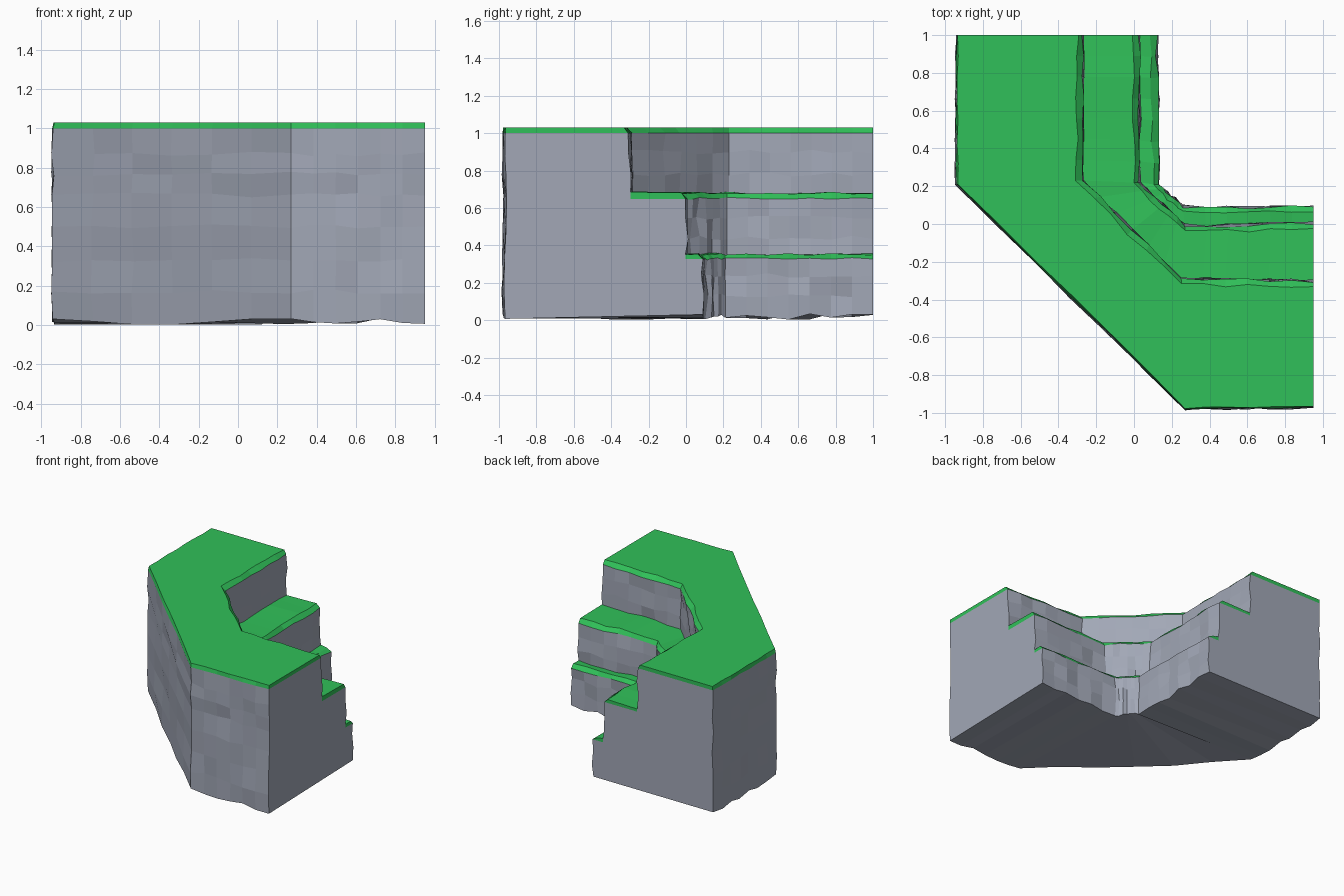
import bpy
import bmesh
import random
from mathutils import Vector

random.seed(7)
cube = bpy.data.objects.get("Cube")
if cube:
    bpy.data.objects.remove(cube, do_unlink=True)


def make_material(name, color):
    mat = bpy.data.materials.new(name)
    mat.use_nodes = True
    mat.diffuse_color = color
    bsdf = next(n for n in mat.node_tree.nodes if n.type == 'BSDF_PRINCIPLED')
    bsdf.inputs["Base Color"].default_value = color
    return mat


rock = make_material("grey rock", (0.36, 0.39, 0.47, 1))
grass = make_material("green grass", (0.03, 0.53, 0.10, 1))
ROCK, GRASS = 0, 1

# Plan outlines of the outer wall and the three terraces, all bending round the corner
PATHS = {
    "outer": [(.95, -.97), (.27, -.98), (-.94, .21), (-.94, 1)],
    "upper": [(.95, -.30), (.25, -.29), (-.27, .23), (-.27, 1)],
    "middle": [(.95, 0), (.27, -.01), (.03, .22), (.03, 1)],
    "lower": [(.95, .09), (.26, .09), (.13, .21), (.12, 1)],
}
STEPS = (6, 6, 7)


def sample(corners):
    pts = [Vector(corners[0])]
    for a, b, n in zip(corners, corners[1:], STEPS):
        pts += [Vector(a).lerp(Vector(b), i / n) for i in range(1, n + 1)]
    return pts


lines = {name: sample(c) for name, c in PATHS.items()}
count = len(lines["outer"])

# Cross-section: path, height, inset, sideways wobble, height wobble, material of next strip
profile = []


def wall(path, heights, wobble):
    for z in heights:
        profile.append((path, z, 0, wobble, .012, ROCK))


def foot(path):
    profile.append((path, .018, 0, .008, .016, ROCK))


foot("outer")
wall("outer", (.17, .33, .5, .66, .77, .87), .010)
outer_rim = len(profile)
profile.append(("outer", 1.0, 0, .005, 0, GRASS))
profile.append(("outer", 1.03, -.006, .004, 0, GRASS))
ledges = []


def ledge(path, top, bottom, wobble):
    """Chamfered grass lip at the front of a terrace."""
    ledges.append(len(profile))
    profile.append((path, top, .03, .010, wobble, GRASS))
    profile.append((path, bottom, 0, .010, wobble, ROCK))


def floor_edge(path, z):
    """Inner edge where a terrace floor meets the wall above."""
    profile.append((path, z, 0, .010, .008, GRASS))


ledge("upper", 1.03, 1.0, 0)
wall("upper", (.9, .78), .010)
floor_edge("upper", .68)
ledge("middle", .68, .65, .006)
wall("middle", (.55, .44), .014)
floor_edge("middle", .352)
ledge("lower", .352, .328, .006)
wall("lower", (.24, .13), .014)
foot("lower")

# Sweep the cross-section round the bend
bm = bmesh.new()
rings = []
for i in range(count):
    outward = (lines["outer"][i] - lines["upper"][i]).normalized()
    ring = []
    for path, z, inset, side, lift, _ in profile:
        p = lines[path][i] + outward * (inset + random.uniform(-side, side))
        ring.append(bm.verts.new((p.x, p.y, z + random.uniform(-lift, lift))))
    rings.append(ring)


def add_face(verts, material):
    face = bm.faces.new(verts)
    face.material_index = material


last = len(profile) - 1
for a, b in zip(rings, rings[1:]):
    for j in range(last):
        add_face((a[j], a[j + 1], b[j + 1], b[j]), profile[j][5])
    add_face((a[last], a[0], b[0], b[last]), ROCK)

# Close both cut ends, with a grass band along the top of each terrace
for ring in (rings[0], rings[-1]):
    top, mid, low = ledges
    inner = []
    for k in (mid, low):
        back, lip = ring[k - 1], ring[k + 1]
        corner = bm.verts.new((back.co.x, back.co.y, lip.co.z))
        add_face((back, ring[k], lip, corner), GRASS)
        inner.append(corner)
    add_face((ring[outer_rim], ring[outer_rim + 1], ring[top], ring[top + 1]), GRASS)
    add_face(ring[:outer_rim + 1] + ring[top + 1:mid] + [inner[0]]
             + ring[mid + 1:low] + [inner[1]] + ring[low + 1:], ROCK)

bmesh.ops.recalc_face_normals(bm, faces=bm.faces)
mesh = bpy.data.meshes.new("terraced_cliff_corner")
bm.to_mesh(mesh)
bm.free()
mesh.materials.append(rock)
mesh.materials.append(grass)
cliff = bpy.data.objects.new("terraced_cliff_corner", mesh)
bpy.context.collection.objects.link(cliff)
